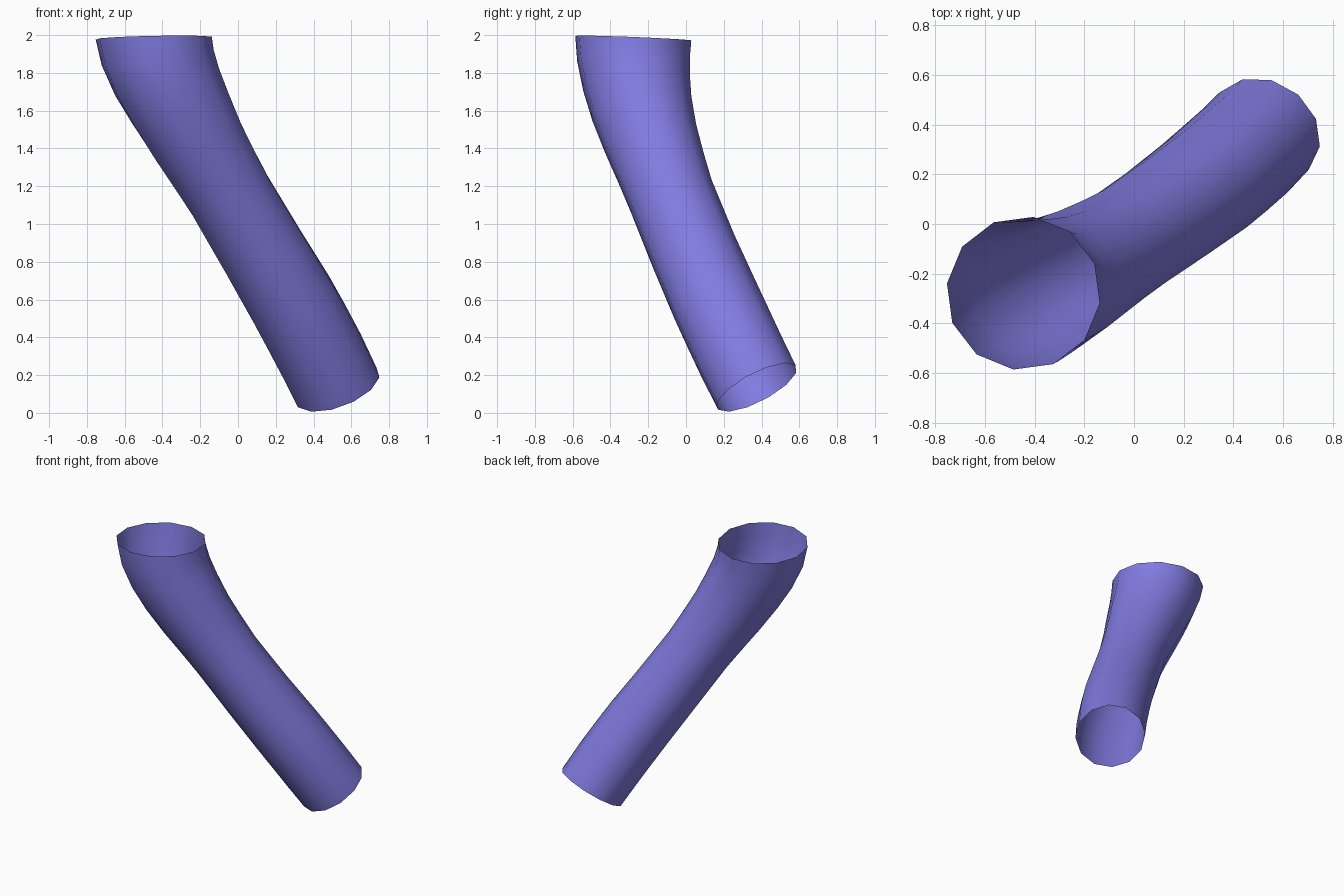
import bpy, math
from mathutils import Vector

SIDES = 12
PHASE = math.radians(-7.4)

# Sections from bottom to top: centre, ring axis, radius
sections = [
    ((0.525, 0.375, 0.135), (-0.32, -0.44, 0.84), 0.238),
    ((0.445, 0.293, 0.30), (-0.41, -0.42, 0.84), 0.240),
    ((0.360, 0.218, 0.46), (-0.44, -0.40, 0.84), 0.240),
    ((0.283, 0.153, 0.60), (-0.45, -0.37, 0.84), 0.239),
    ((0.135, 0.043, 0.85), (-0.43, -0.32, 0.88), 0.234),
    ((-0.042, -0.079, 1.15), (-0.37, -0.30, 0.88), 0.232),
    ((-0.130, -0.133, 1.30), (-0.40, -0.27, 0.88), 0.241),
    ((-0.218, -0.186, 1.45), (-0.38, -0.25, 0.89), 0.254),
    ((-0.304, -0.233, 1.61), (-0.34, -0.20, 0.92), 0.272),
    ((-0.375, -0.262, 1.75), (-0.26, -0.12, 0.95), 0.288),
    ((-0.425, -0.277, 1.88), (-0.14, -0.05, 0.98), 0.302),
    ((-0.446, -0.279, 1.984), (-0.02, 0.04, 1.0), 0.310),
]

# Loft the open twelve-sided tube
verts, faces = [], []
for centre, axis, r in sections:
    n = Vector(axis).normalized()
    u = (Vector((1, 0, 0)) - n * n.x).normalized()
    v = n.cross(u)
    for j in range(SIDES):
        a = PHASE + 2 * math.pi * j / SIDES
        verts.append(Vector(centre) + r * (math.cos(a) * u + math.sin(a) * v))
for i in range(len(sections) - 1):
    for j in range(SIDES):
        k = (j + 1) % SIDES
        faces.append((i * SIDES + j, i * SIDES + k,
                      (i + 1) * SIDES + k, (i + 1) * SIDES + j))

mesh = bpy.data.meshes.new("bent_tube")
mesh.from_pydata(verts, [], faces)
mesh.update()
mesh.shade_smooth()
tube = bpy.data.objects.new("bent_tube", mesh)
bpy.context.collection.objects.link(tube)

# Violet surface
mat = bpy.data.materials.new("violet")
mat.diffuse_color = (0.22, 0.20, 0.75, 1)
mesh.materials.append(mat)
